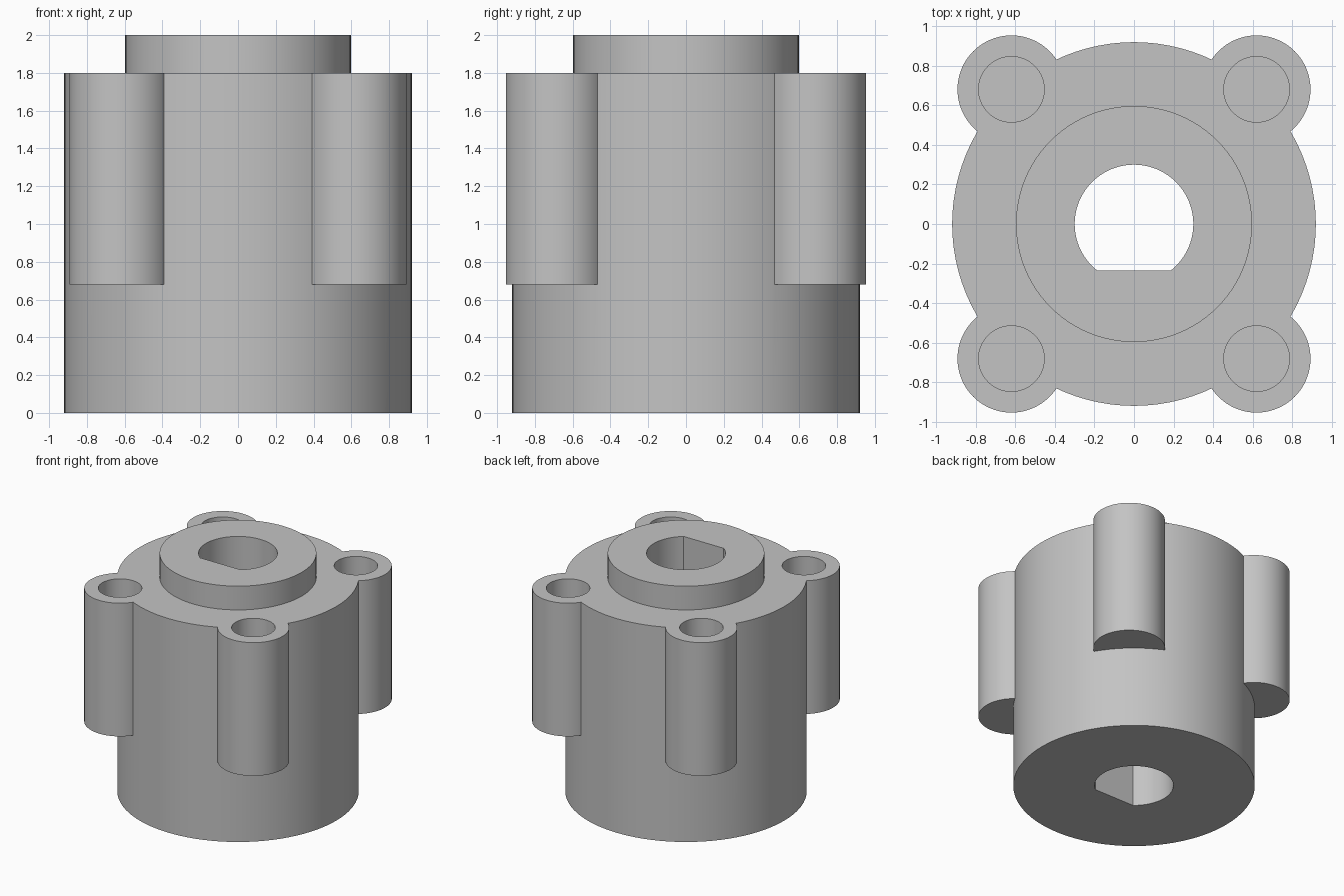
import bpy
import bmesh
from math import cos, sin, asin, pi, radians

start = bpy.data.objects.get("Cube")
if start:
    bpy.data.objects.remove(start, do_unlink=True)

SEGMENTS = 96
BODY_RADIUS, BODY_TOP = 0.92, 1.8
COLLAR_RADIUS, COLLAR_TOP = 0.597, 2.0
BORE_RADIUS, BORE_FLAT = 0.3, 0.235
BOSS_X, BOSS_Y, BOSS_RADIUS, BOSS_BASE = 0.62, 0.681, 0.273, 0.68
HOLE_RADIUS, HOLE_BASE = 0.166, 0.8

grey = bpy.data.materials.new("plain_grey")
colour = (0.55, 0.55, 0.55, 1)
grey.use_nodes = True
grey.diffuse_color = colour
grey.node_tree.nodes["Principled BSDF"].inputs["Base Color"].default_value = colour


def arc(radius, centre=(0, 0), start=0.0, sweep=2 * pi, count=SEGMENTS):
    return [(centre[0] + radius * cos(start + sweep * i / count),
             centre[1] + radius * sin(start + sweep * i / count))
            for i in range(count)]


def prism(name, outline, bottom, top):
    """Extrude a closed outline between two heights."""
    bm = bmesh.new()
    base = bm.faces.new([bm.verts.new((x, y, bottom)) for x, y in outline])
    grown = bmesh.ops.extrude_face_region(bm, geom=[base])["geom"]
    for v in grown:
        if isinstance(v, bmesh.types.BMVert):
            v.co.z = top
    bmesh.ops.recalc_face_normals(bm, faces=bm.faces)
    mesh = bpy.data.meshes.new(name)
    bm.to_mesh(mesh)
    bm.free()
    mesh.materials.append(grey)
    obj = bpy.data.objects.new(name, mesh)
    bpy.context.collection.objects.link(obj)
    return obj


def combine(target, tool, operation):
    """Apply a boolean and discard the tool."""
    mod = target.modifiers.new(operation.lower(), "BOOLEAN")
    mod.operation, mod.object, mod.solver = operation, tool, "EXACT"
    bpy.context.view_layer.objects.active = target
    bpy.ops.object.modifier_apply(modifier=mod.name)
    bpy.data.objects.remove(tool, do_unlink=True)


# Round body with raised collar
housing = prism("hub_housing", arc(BODY_RADIUS), 0, BODY_TOP)
collar = prism("collar", arc(COLLAR_RADIUS), BODY_TOP - 0.3, COLLAR_TOP)
combine(housing, collar, "UNION")

# Four screw bosses, then their blind holes
corners = [(sx * BOSS_X, sy * BOSS_Y) for sx in (-1, 1) for sy in (-1, 1)]
for corner in corners:
    combine(housing, prism("boss", arc(BOSS_RADIUS, corner), BOSS_BASE, BODY_TOP), "UNION")
for corner in corners:
    combine(housing, prism("screw_hole", arc(HOLE_RADIUS, corner, count=64),
                           HOLE_BASE, BODY_TOP + 0.1), "DIFFERENCE")

# D-shaped shaft bore, flat towards the front
dip = asin(BORE_FLAT / BORE_RADIUS)
sweep = pi + 2 * dip
d_outline = arc(BORE_RADIUS, start=-dip, sweep=sweep * SEGMENTS / (SEGMENTS - 1))
combine(housing, prism("shaft_bore", d_outline, -0.1, COLLAR_TOP + 0.1), "DIFFERENCE")

# Smooth walls with crisp rims
bpy.ops.object.select_all(action="DESELECT")
housing.select_set(True)
bpy.context.view_layer.objects.active = housing
bpy.ops.object.shade_smooth_by_angle(angle=radians(30))
